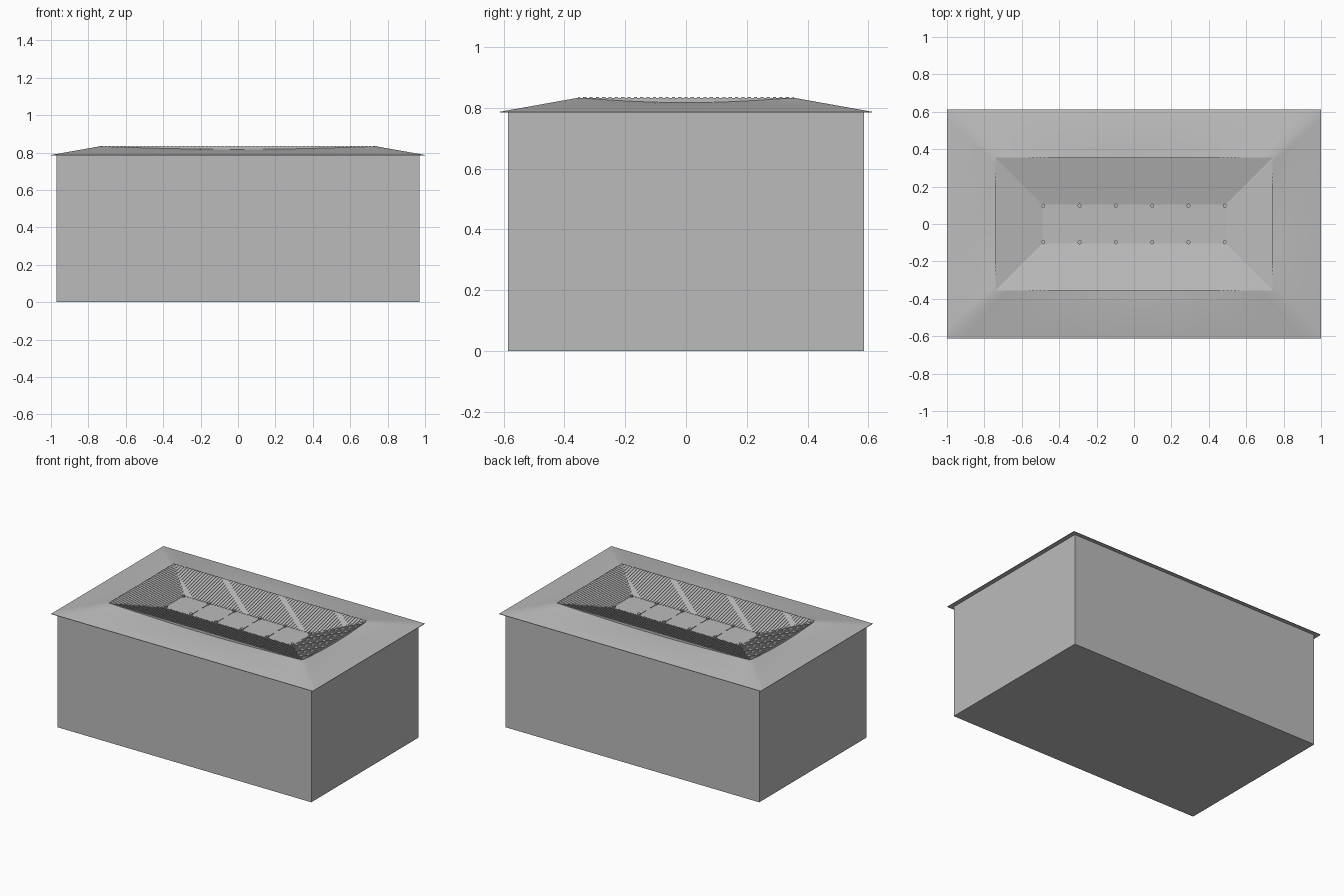
import bpy, bmesh, math

if "Cube" in bpy.data.objects:
    bpy.data.objects.remove(bpy.data.objects["Cube"])

def mat(name, v):
    m = bpy.data.materials.new(name)
    m.diffuse_color = (v, v, v, 1)
    m.use_nodes = True
    m.node_tree.nodes["Principled BSDF"].inputs["Base Color"].default_value = m.diffuse_color
    return m

GREY = mat("concrete grey", 0.5)

# key sizes
Z_EAVE, Z_RIM, Z_COURT = 0.787, 0.833, 0.772
COURT = (0.49, 0.105)
RIM = (0.74, 0.355)
EAVE = (1.0, 0.612)
WALL = (0.97, 0.585)

def finish(name, bm, smooth=False):
    me = bpy.data.meshes.new(name)
    bm.to_mesh(me)
    bm.free()
    ob = bpy.data.objects.new(name, me)
    bpy.context.collection.objects.link(ob)
    me.materials.append(GREY)
    if smooth:
        bpy.context.view_layer.objects.active = ob
        ob.select_set(True)
        bpy.ops.object.shade_smooth_by_angle(angle=math.radians(30))
        ob.select_set(False)
    return ob

def ring(bm, half, z, n=1, dip=0.0):
    """Rectangle loop, n segments per side, sagging by dip in mid side."""
    hx, hy = half
    c = [(-hx, -hy), (hx, -hy), (hx, hy), (-hx, hy)]
    out = []
    for i in range(4):
        a, b = c[i], c[(i + 1) % 4]
        for k in range(n):
            u = k / n
            out.append(bm.verts.new((a[0] + (b[0] - a[0]) * u,
                                     a[1] + (b[1] - a[1]) * u,
                                     z - dip * math.sin(math.pi * u))))
    return out

def bridge(bm, lo, hi):
    m = len(lo)
    for i in range(m):
        j = (i + 1) % m
        bm.faces.new((lo[i], lo[j], hi[j], hi[i]))

# outer walls with floor
bm = bmesh.new()
a, b = ring(bm, WALL, 0), ring(bm, WALL, Z_EAVE)
bridge(bm, a, b)
bm.faces.new(a[::-1])
finish("outer_walls", bm)

# roof sloping up to the bowl, sagging slightly in the middle of each side
bm = bmesh.new()
N, STEPS = 24, 6
soffit = ring(bm, WALL, Z_EAVE - 0.003, N)
low = ring(bm, EAVE, Z_EAVE - 0.003, N)
bridge(bm, soffit, low)
prev = low
for s in range(STEPS + 1):
    t = s / STEPS
    half = [e + (r - e) * t for e, r in zip(EAVE, RIM)]
    cur = ring(bm, half, Z_EAVE + (Z_RIM - Z_EAVE) * t, N, 0.016 * t * t)
    bridge(bm, prev, cur)
    prev = cur
finish("roof", bm, True)

# back wall of the stands and the sloping bowl
bm = bmesh.new()
bridge(bm, ring(bm, RIM, Z_RIM - 0.03), ring(bm, RIM, Z_RIM))
bridge(bm, ring(bm, RIM, Z_RIM - 0.001), ring(bm, COURT, Z_COURT))
finish("stand_bowl", bm)

# court floor
bm = bmesh.new()
bm.faces.new(ring(bm, COURT, Z_COURT))
finish("court", bm)

# seating ribs running down the slope, cut off at the corner mitres
SPAN = RIM[1] - COURT[1]

def slope_z(d):
    return Z_COURT + (Z_RIM - 0.001 - Z_COURT) * d / SPAN

def rib(bm, axis, sign, s, w, h):
    """Raised strip at position s along a side; axis 0 = long side."""
    run = COURT[axis]
    off = COURT[1 - axis]
    d0 = max(0.0, abs(s) + w / 2 - run)
    if d0 > SPAN - 0.003:
        return
    pts = []
    for d in (d0, SPAN):
        for ds, dz in ((-w / 2, 0), (-w / 2, h), (w / 2, h), (w / 2, 0)):
            p = (s + ds, sign * (off + d))
            if axis:
                p = (p[1], p[0])
            pts.append(bm.verts.new((p[0], p[1], slope_z(d) + dz)))
    for q in ((0, 1, 5, 4), (1, 2, 6, 5), (2, 3, 7, 6), (0, 3, 2, 1), (4, 5, 6, 7)):
        bm.faces.new([pts[i] for i in q])

bm = bmesh.new()
for axis in (0, 1):
    count = int(RIM[axis] / 0.0208)
    for sign in (-1, 1):
        for k in range(-count, count + 1):
            rib(bm, axis, sign, k * 0.0208, 0.0104, 0.003)
bmesh.ops.recalc_face_normals(bm, faces=bm.faces)
finish("seating_ribs", bm)

# small posts round the court edge, with floor strips pointing inwards
bm = bmesh.new()
strips = bmesh.new()
for i in range(6):
    x = -0.485 + i * 0.194
    for sign in (-1, 1):
        r = bmesh.ops.create_cone(bm, cap_ends=True, segments=10, radius1=0.011,
                                  radius2=0.011, depth=0.012)
        bmesh.ops.translate(bm, verts=r["verts"], vec=(x, sign * 0.098, Z_COURT + 0.006))
        if 0 < i < 5:
            r = bmesh.ops.create_cube(strips, size=1)
            bmesh.ops.scale(strips, verts=r["verts"], vec=(0.004, 0.07, 0.003))
            bmesh.ops.translate(strips, verts=r["verts"],
                                vec=(x, sign * 0.06, Z_COURT + 0.0015))
finish("court_posts", bm, True)
finish("court_strips", strips)
